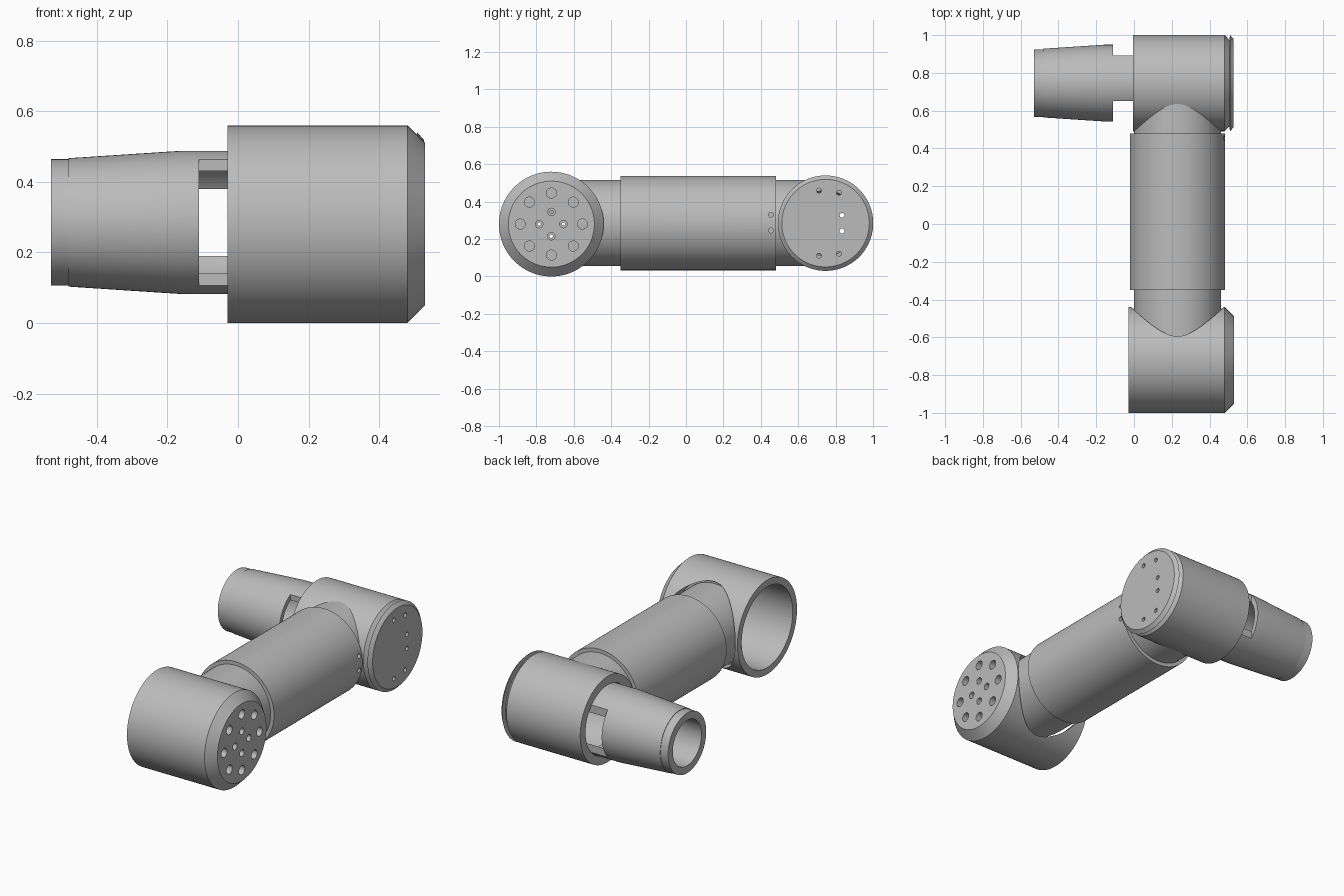
import bpy, bmesh, math
from mathutils import Matrix, Vector

cube = bpy.data.objects.get("Cube")
if cube:
    bpy.data.objects.remove(cube, do_unlink=True)

grey = bpy.data.materials.new("machined grey")
grey.use_nodes = True
GREY = (0.5, 0.5, 0.5, 1)
grey.diffuse_color = GREY
grey.node_tree.nodes["Principled BSDF"].inputs["Base Color"].default_value = GREY

FRONT = Vector((0, -0.72, 0.28))     # front joint axis
REAR = Vector((0, 0.746, 0.285))     # rear joint axis
ARM = Vector((0.23, 0, 0.285))       # arm axis


def finish(name, bm):
    mesh = bpy.data.meshes.new(name)
    bm.to_mesh(mesh)
    bm.free()
    mesh.materials.append(grey)
    obj = bpy.data.objects.new(name, mesh)
    bpy.context.collection.objects.link(obj)
    return obj


def lathe(name, profile, centre, along_y=False, steps=96):
    """Turn a closed (position, radius) profile about the x or y axis."""
    bm = bmesh.new()
    verts = [bm.verts.new((p, 0, r)) for p, r in profile]
    edges = [bm.edges.new((a, b)) for a, b in zip(verts, verts[1:] + verts[:1])]
    bmesh.ops.spin(bm, geom=verts + edges, cent=(0, 0, 0), axis=(1, 0, 0),
                   angle=math.tau, steps=steps, use_duplicate=False)
    bmesh.ops.remove_doubles(bm, verts=bm.verts, dist=1e-5)
    loose = [e for e in bm.edges if not e.link_faces]
    bmesh.ops.delete(bm, geom=loose, context='EDGES')
    bmesh.ops.recalc_face_normals(bm, faces=bm.faces)
    turn = Matrix.Rotation(math.pi / 2 if along_y else 0, 4, 'Z')
    bm.transform(Matrix.Translation(centre) @ turn)
    return finish(name, bm)


def rod(start, end, radius, centre, along_y=False, steps=96):
    """Plain cylinder used as a cutter."""
    profile = [(start, 0), (start, radius), (end, radius), (end, 0)]
    return lathe("cutter", profile, centre, along_y, steps)


def box(low, high):
    bm = bmesh.new()
    bmesh.ops.create_cube(bm, size=1)
    low, high = Vector(low), Vector(high)
    bm.transform(Matrix.Translation((low + high) / 2) @ Matrix.Diagonal((*(high - low), 1)))
    return finish("cutter", bm)


def cut(obj, cutters):
    """Subtract every cutter, bake the result and remove the cutters."""
    for c in cutters:
        mod = obj.modifiers.new("cut", 'BOOLEAN')
        mod.operation, mod.solver, mod.object = 'DIFFERENCE', 'EXACT', c
    graph = bpy.context.evaluated_depsgraph_get()
    mesh = bpy.data.meshes.new_from_object(obj.evaluated_get(graph))
    obj.modifiers.clear()
    obj.data = mesh
    for c in cutters:
        bpy.data.objects.remove(c, do_unlink=True)


def ring(count, radius):
    for i in range(count):
        a = math.tau * i / count
        yield FRONT + Vector((0, radius * math.cos(a), radius * math.sin(a)))


# Front joint: open cup with a chamfered, drilled end
front_joint = lathe("front_joint", [(-0.03, 0.24), (-0.03, 0.28), (0.48, 0.28), (0.53, 0.23),
                                    (0.53, 0), (0.28, 0), (0.28, 0.24)], FRONT)
holes = [rod(0.46, 0.6, 0.027, c, steps=24) for c in ring(8, 0.166)]
for c in ring(4, 0.065):
    holes.append(rod(0.47, 0.6, 0.02, c, steps=24))
    holes.append(rod(0.2, 0.5, 0.009, c, steps=16))
holes.append(rod(-0.605, -0.3, 0.245, ARM, along_y=True))    # socket around the neck
cut(front_joint, holes)

# Arm tube with a narrower neck at each end, saddled to the joint cavities
arm = lathe("arm_tube", [(-0.6, 0), (-0.6, 0.23), (-0.35, 0.23), (-0.35, 0.252), (0.48, 0.252),
                         (0.48, 0.23), (0.64, 0.23), (0.64, 0)], ARM, along_y=True)
cutters = [rod(-0.2, 0.281, 0.2405, FRONT), rod(-0.2, 0.401, 0.2055, REAR)]
cutters += [rod(0.43, 0.6, 0.013, Vector((0, 0.454, z)), steps=16) for z in (0.33, 0.246)]
cut(arm, cutters)

# Rear joint: cup with a V groove and a chamfered cap
rear_joint = lathe("rear_joint", [(-0.005, 0.205), (-0.005, 0.255), (0.48, 0.255), (0.505, 0.228),
                                  (0.508, 0.255), (0.527, 0.234), (0.527, 0), (0.4, 0),
                                  (0.4, 0.205)], REAR)
spots = [(-0.035, 0.174), (0.072, 0.163), (0.088, 0.042)]
cut(rear_joint, [rod(0.3, 0.6, 0.013, REAR + Vector((0, y, s * z)), steps=16)
                 for y, z in spots for s in (1, -1)])

# Wrist: tapered hollow nozzle held by two tongues
wrist = lathe("wrist", [(-0.53, 0.135), (-0.53, 0.179), (-0.48, 0.179), (-0.48, 0.182),
                        (-0.16, 0.203), (0.05, 0.203), (0.05, 0.174), (-0.11, 0.174),
                        (-0.45, 0.135)], REAR)
cut(wrist, [box((-0.11, 0.4, 0), (0.2, 0.65, 0.6)), box((-0.11, 0.892, 0), (0.2, 1.1, 0.6))])

# Smooth round surfaces, keep machined edges sharp
bpy.ops.object.select_all(action='DESELECT')
for obj in (front_joint, arm, rear_joint, wrist):
    obj.select_set(True)
    bpy.context.view_layer.objects.active = obj
bpy.ops.object.shade_smooth_by_angle(angle=math.radians(25))
